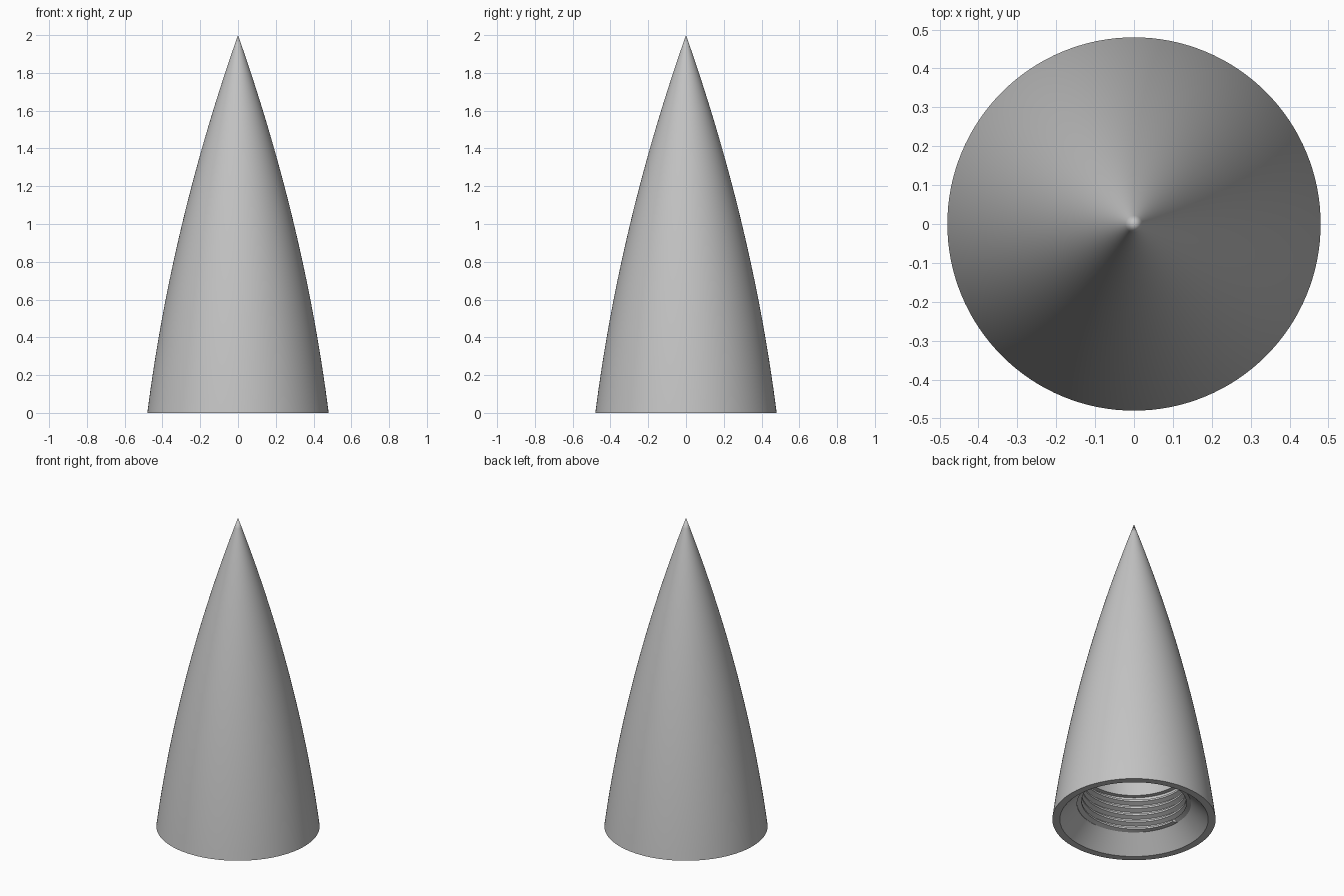
import bpy, bmesh, math

if "Cube" in bpy.data.objects:
    bpy.data.objects.remove(bpy.data.objects["Cube"])

SEG = 128
grey = bpy.data.materials.new("plain grey")
grey.diffuse_color = (0.55, 0.55, 0.55, 1)
grey.use_nodes = True
grey.node_tree.nodes["Principled BSDF"].inputs["Base Color"].default_value = grey.diffuse_color


def finish(bm, name, flip=False):
    bmesh.ops.remove_doubles(bm, verts=bm.verts, dist=1e-5)
    bmesh.ops.dissolve_degenerate(bm, edges=bm.edges, dist=1e-6)
    if flip:
        bmesh.ops.reverse_faces(bm, faces=bm.faces)
    mesh = bpy.data.meshes.new(name)
    bm.to_mesh(mesh)
    bm.free()
    mesh.materials.append(grey)
    ob = bpy.data.objects.new(name, mesh)
    bpy.context.collection.objects.link(ob)
    bpy.ops.object.select_all(action='DESELECT')
    ob.select_set(True)
    bpy.context.view_layer.objects.active = ob
    bpy.ops.object.shade_smooth_by_angle(angle=math.radians(25))
    return ob


def skin(rows, name, flip=False):
    """Bridge rows of points into quads."""
    bm = bmesh.new()
    grid = [[bm.verts.new(p) for p in row] for row in rows]
    for lo, hi in zip(grid, grid[1:]):
        for i in range(len(lo) - 1):
            bm.faces.new((lo[i], lo[i + 1], hi[i + 1], hi[i]))
    return finish(bm, name, flip)


def ring(r, z):
    return [(r * math.cos(2 * math.pi * i / SEG), r * math.sin(2 * math.pi * i / SEG), z)
            for i in range(SEG + 1)]


def lathe(profile, name, flip=False):
    return skin([ring(r, z) for r, z in profile], name, flip)


# Curved outer shell, from base to pointed tip
N = 32
outer = [(max(0.48 - 0.128 * z - 0.056 * z * z, 0), z)
         for z in (2 * i / N for i in range(N + 1))]
lathe(outer, "nose_shell")

# Base rim and the chamfered mouth
Z0, Z1, ROOT, CREST = 0.105, 0.34, 0.335, 0.308
lathe([(0.48, 0), (0.436, 0), (ROOT, Z0)], "base_rim", flip=True)

# Helical screw thread inside the mouth
TURNS, STEPS = 5, 4
pitch = (Z1 - Z0) / TURNS
radii = (ROOT, ROOT, CREST, CREST)
rows = []
for k in range(-STEPS, TURNS * STEPS + 1):
    row = []
    for i in range(SEG + 1):
        t = i / SEG
        a = 2 * math.pi * t
        z = Z0 + pitch * (k / STEPS + t)
        r = radii[k % STEPS]
        if z <= Z0 or z >= Z1:          # flatten the thread run-outs
            r, z = ROOT, min(max(z, Z0), Z1)
        row.append((r * math.cos(a), r * math.sin(a), z))
    rows.append(row)
skin(rows, "screw_thread", flip=True)

# Smooth hollow above the thread
cavity = [(ROOT, Z1), (CREST, Z1)]
for i in range(1, 17):
    t = i / 16
    cavity.append((CREST * (1 - 0.5 * t - 0.5 * t * t), Z1 + 1.36 * t))
lathe(cavity, "inner_hollow", flip=True)
